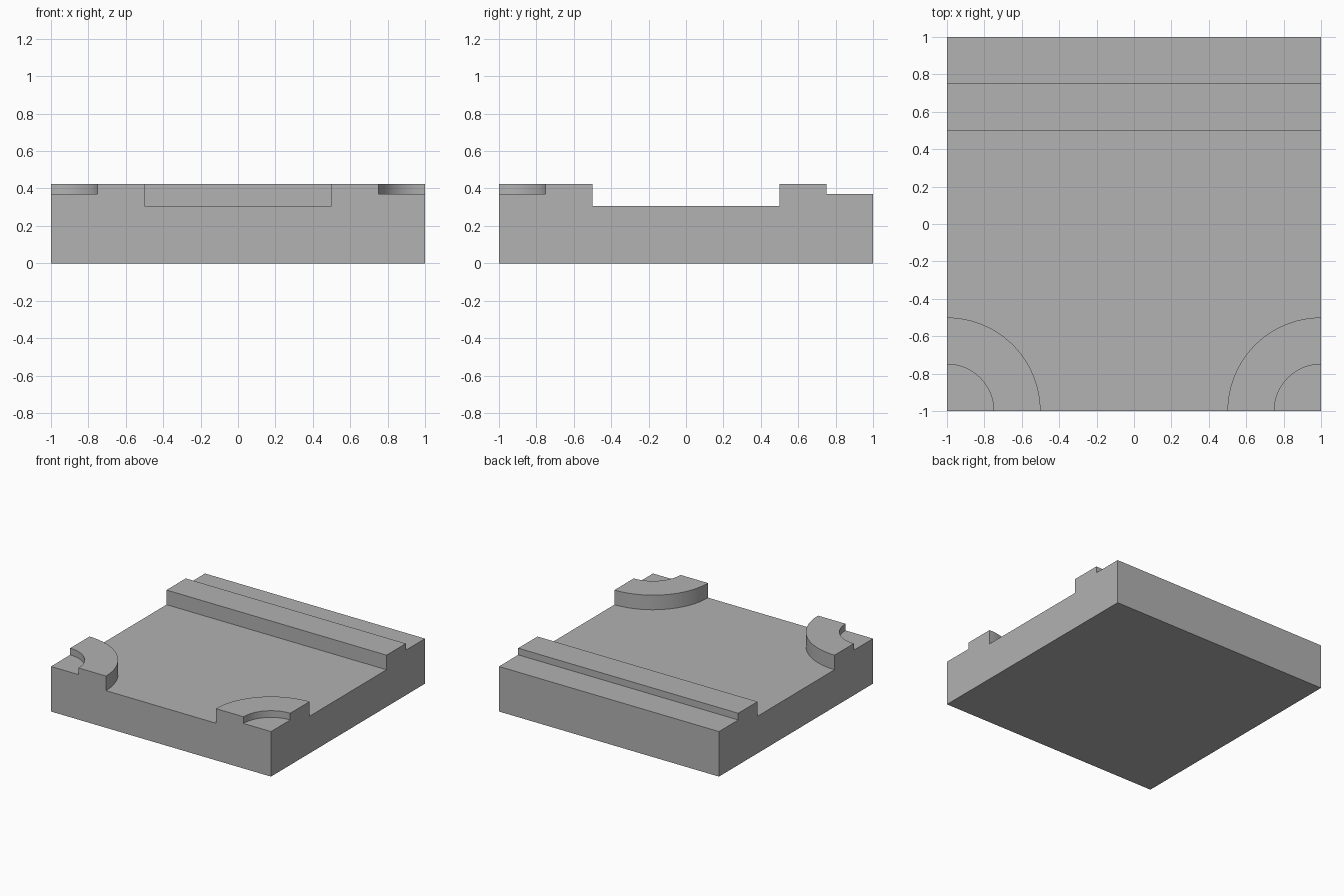
import bpy, bmesh
from math import cos, sin, pi

if "Cube" in bpy.data.objects:
    bpy.data.objects.remove(bpy.data.objects["Cube"], do_unlink=True)

TOP, STEP, FLOOR = 0.425, 0.37, 0.305   # heights of rims, steps and main floor
OUTER, INNER = 0.5, 0.25                # radii of the corner quarter rings
OVER = 0.1                              # cutter overshoot
SEGMENTS = 24                           # facets per quarter circle

grey = bpy.data.materials.new("light grey")
grey.use_nodes = True
colour = (0.445, 0.445, 0.445, 1)
grey.diffuse_color = colour
grey.node_tree.nodes["Principled BSDF"].inputs["Base Color"].default_value = colour


def prism(name, outline, low, high):
    """Extrude a flat outline upwards into a closed solid."""
    bm = bmesh.new()
    face = bm.faces.new([bm.verts.new((x, y, low)) for x, y in outline])
    moved = bmesh.ops.extrude_face_region(bm, geom=[face])["geom"]
    verts = [v for v in moved if isinstance(v, bmesh.types.BMVert)]
    bmesh.ops.translate(bm, verts=verts, vec=(0, 0, high - low))
    bmesh.ops.recalc_face_normals(bm, faces=bm.faces)
    mesh = bpy.data.meshes.new(name)
    bm.to_mesh(mesh)
    bm.free()
    mesh.materials.append(grey)
    obj = bpy.data.objects.new(name, mesh)
    bpy.context.collection.objects.link(obj)
    return obj


def rectangle(x, y0, y1):
    return [(-x, y0), (x, y0), (x, y1), (-x, y1)]


def corner_arc(radius):
    """Quarter circle about the front left corner, from side to front."""
    angles = [pi / 2 * (1 + i / SEGMENTS) for i in range(SEGMENTS + 1)]
    return [(1 + radius * cos(a), -1 + radius * sin(a)) for a in angles]


def mirrored(points):
    return [(-x, y) for x, y in reversed(points)]


far = 1 + OVER

# Solid slab
slab = prism("stepped_slab", rectangle(1, -1, 1), 0, TOP)

# Main recess, leaving a back ridge and two rounded front corners
half = [(far, 0.5), (far, -0.5)] + corner_arc(OUTER) + [(0.5, -far)]
cutters = [prism("recess_cutter", half + mirrored(half), FLOOR, TOP + OVER)]

# Lower step along the back edge
cutters.append(prism("back_step_cutter", rectangle(far, 0.75, far), STEP, TOP + OVER))

# Quarter-round pockets in the front corners
pocket = [(far, -0.75)] + corner_arc(INNER) + [(0.75, -far), (far, -far)]
cutters.append(prism("left_pocket_cutter", pocket, STEP, TOP + OVER))
cutters.append(prism("right_pocket_cutter", mirrored(pocket), STEP, TOP + OVER))

# Carve the slab and discard the cutters
bpy.ops.object.select_all(action="DESELECT")
slab.select_set(True)
bpy.context.view_layer.objects.active = slab
for cutter in cutters:
    cutter.hide_render = True
    mod = slab.modifiers.new(cutter.name, "BOOLEAN")
    mod.operation = "DIFFERENCE"
    mod.solver = "EXACT"
    mod.object = cutter
    bpy.ops.object.modifier_apply(modifier=mod.name)
    bpy.data.objects.remove(cutter, do_unlink=True)

bpy.ops.object.shade_smooth_by_angle(angle=pi / 6)
